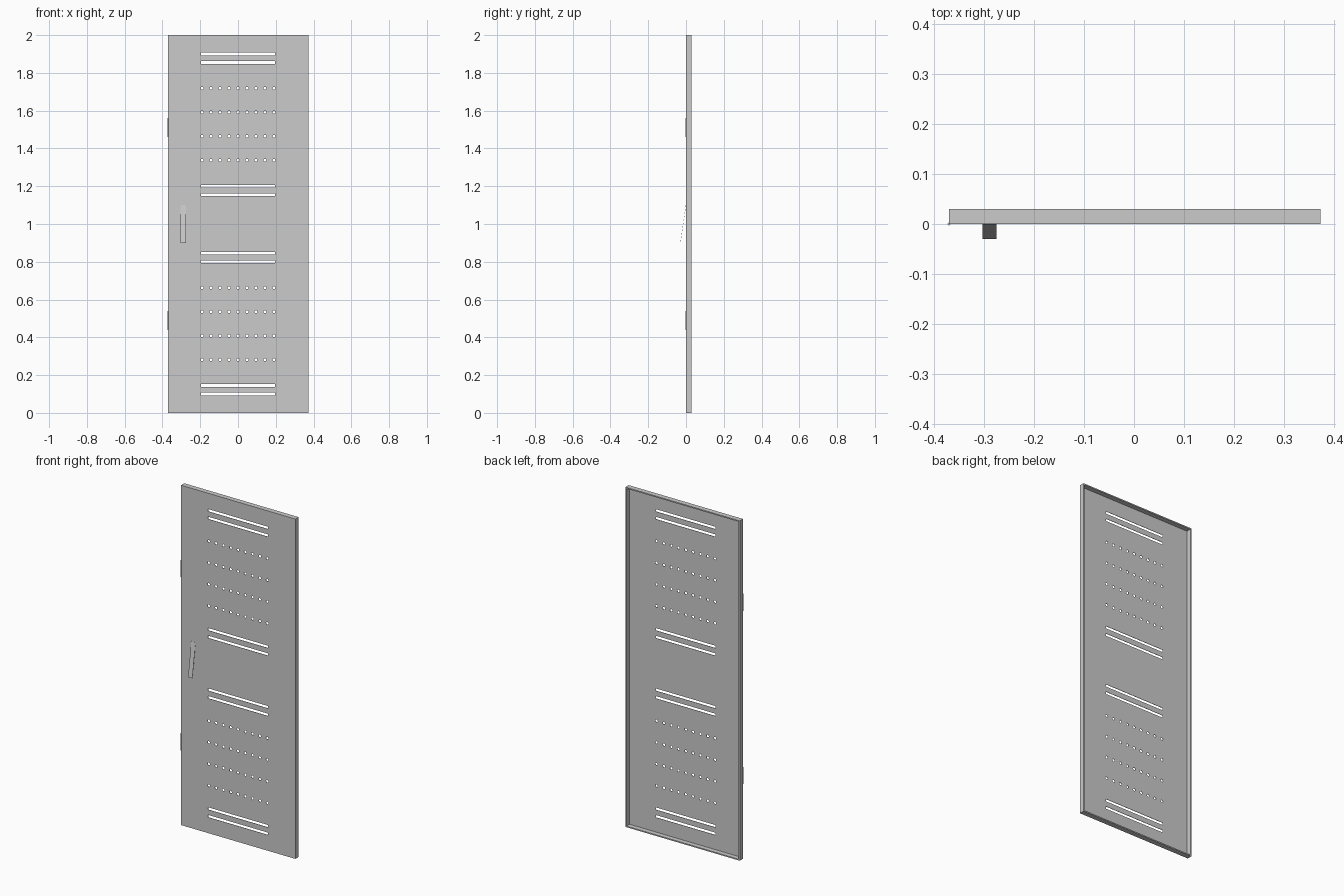
import bpy, bmesh, math
from mathutils import Matrix, Vector

if "Cube" in bpy.data.objects:
    bpy.data.objects.remove(bpy.data.objects["Cube"])

X0, X1 = -0.371, 0.3735      # door edges
DEPTH, HEIGHT = 0.03, 2.0
SHEET, RIM = 0.002, 0.01


def add_box(bm, lo, hi):
    lo, hi = Vector(lo), Vector(hi)
    size = hi - lo
    m = Matrix.Translation((lo + hi) / 2) @ Matrix.Diagonal((*size, 1))
    return bmesh.ops.create_cube(bm, size=1, matrix=m)


def add_cylinder(bm, centre, radius, length, sides, rot=Matrix.Identity(4)):
    bmesh.ops.create_cone(bm, cap_ends=True, segments=sides, radius1=radius,
                          radius2=radius, depth=length,
                          matrix=Matrix.Translation(centre) @ rot)


def finish(name, bm):
    bmesh.ops.recalc_face_normals(bm, faces=bm.faces)
    me = bpy.data.meshes.new(name)
    bm.to_mesh(me)
    bm.free()
    ob = bpy.data.objects.new(name, me)
    bpy.context.collection.objects.link(ob)
    return ob


# Door: shallow tray, open at the back
bm = bmesh.new()
add_box(bm, (X0, 0, 0), (X1, DEPTH, HEIGHT))
bm.normal_update()
back = max(bm.faces, key=lambda f: f.calc_center_median().y)
bmesh.ops.inset_region(bm, faces=[back], thickness=RIM)
floor = bmesh.ops.extrude_discrete_faces(bm, faces=[back])['faces'][0]
bmesh.ops.translate(bm, verts=floor.verts, vec=(0, SHEET - DEPTH, 0))
door = finish("door_panel", bm)

# Vent cutter: long slots and rows of round holes, mirrored about mid height
bm = bmesh.new()
rot = Matrix.Rotation(math.pi / 2, 4, 'X')
for mirror in (False, True):
    height = lambda z: HEIGHT - z if mirror else z
    for z in (1.90, 1.855, 1.20, 1.155):
        c = height(z)
        add_box(bm, (-0.195, -0.01, c - 0.007), (0.195, 0.012, c + 0.007))
    for row in range(4):
        for col in range(9):
            add_cylinder(bm, (-0.19 + col * 0.0475, 0, height(1.338 + row * 0.127)),
                         0.0075, 0.024, 16, rot)
cutter = finish("vent_cutter", bm)
cutter.hide_render = True

mod = door.modifiers.new("vents", 'BOOLEAN')
mod.operation, mod.solver, mod.object = 'DIFFERENCE', 'EXACT', cutter
bpy.context.view_layer.objects.active = door
door.select_set(True)
bpy.ops.object.modifier_apply(modifier=mod.name)
bpy.data.objects.remove(cutter)

# Handle: thin plate leaning out from the door
bm = bmesh.new()
add_box(bm, (-0.304, -0.001, 0.9), (-0.276, 0.0, 1.1))
for v in bm.verts:
    v.co.y -= 0.029 * (1.1 - v.co.z) / 0.2
finish("handle", bm)

# Hinge pins
for name, z in (("hinge_lower", 0.49), ("hinge_upper", 1.51)):
    bm = bmesh.new()
    add_cylinder(bm, (X0, 0, z), 0.0027, 0.1, 16)
    hinge = finish(name, bm)
    bpy.ops.object.select_all(action='DESELECT')
    hinge.select_set(True)
    bpy.context.view_layer.objects.active = hinge
    bpy.ops.object.shade_smooth_by_angle()
